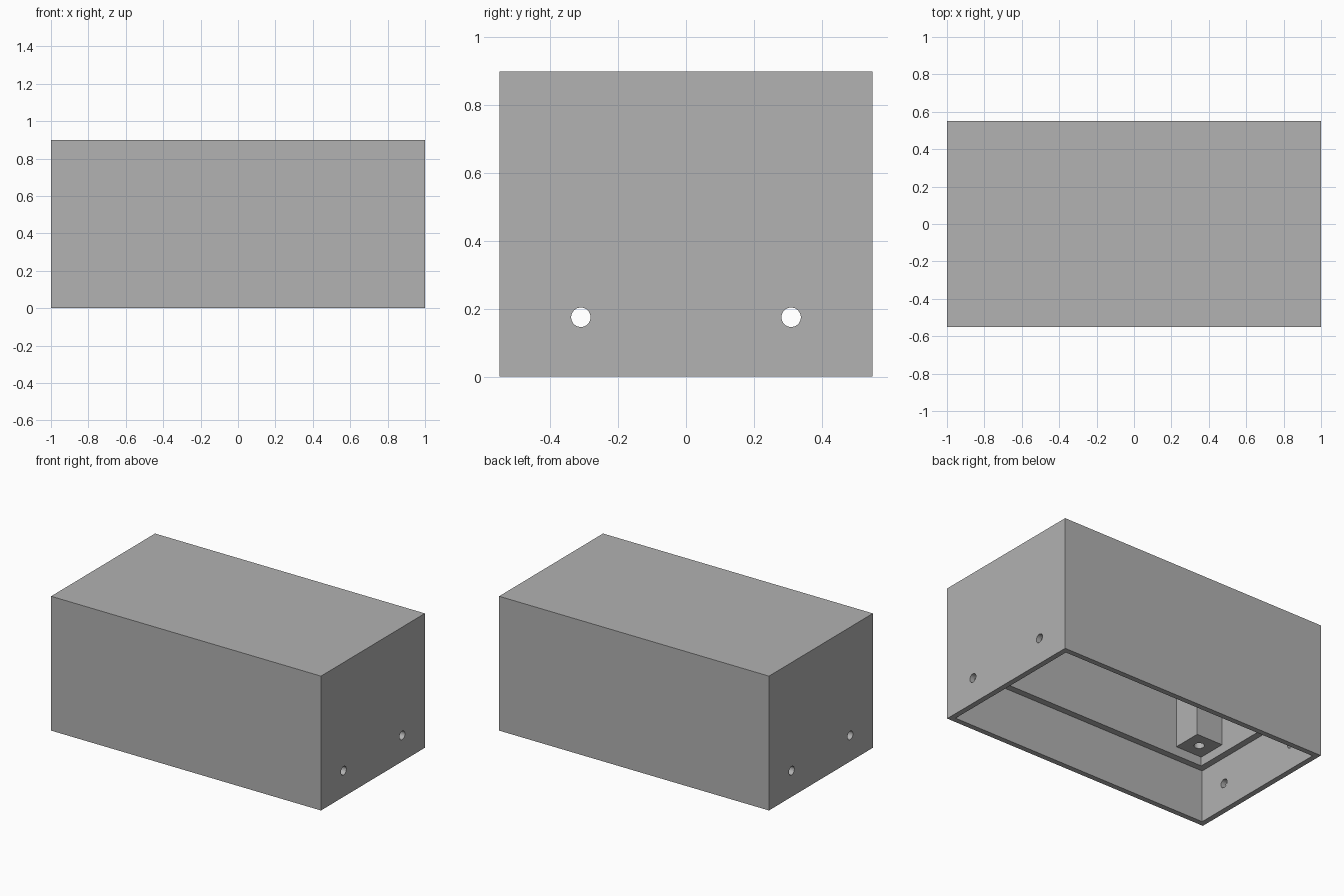
import bpy
import math

if "Cube" in bpy.data.objects:
    bpy.data.objects.remove(bpy.data.objects["Cube"], do_unlink=True)

# Overall shell dimensions
LENGTH, WIDTH, HEIGHT = 2.0, 1.1, 0.9
THIN, THICK, ROOF = 0.036, 0.08, 0.08
LEDGE_Z, POST_Z, POST = 0.35, 0.41, 0.195

grey = bpy.data.materials.new("plain grey")
grey.use_nodes = True
colour = (0.445, 0.445, 0.445, 1)
grey.diffuse_color = colour
grey.node_tree.nodes["Principled BSDF"].inputs["Base Color"].default_value = colour


def box(name, sx, sy, z0, z1, x=0, y=0):
    bpy.ops.mesh.primitive_cube_add(size=1, location=(x, y, (z0 + z1) / 2))
    ob = bpy.context.object
    ob.name = name
    ob.scale = (sx, sy, z1 - z0)
    bpy.ops.object.transform_apply(location=True, rotation=False, scale=True)
    ob.data.materials.append(grey)
    return ob


def rod(name, radius, depth, location, turn=0):
    bpy.ops.mesh.primitive_cylinder_add(vertices=32, radius=radius, depth=depth,
                                        location=location, rotation=(0, turn, 0))
    ob = bpy.context.object
    ob.name = name
    ob.data.materials.append(grey)
    return ob


def cut(target, cutter):
    mod = target.modifiers.new("cut", "BOOLEAN")
    mod.operation = "DIFFERENCE"
    mod.solver = "EXACT"
    mod.object = cutter
    bpy.context.view_layer.objects.active = target
    bpy.ops.object.modifier_apply(modifier=mod.name)
    bpy.data.objects.remove(cutter, do_unlink=True)


def smooth_holes(ob):
    bpy.ops.object.select_all(action="DESELECT")
    ob.select_set(True)
    bpy.context.view_layer.objects.active = ob
    bpy.ops.object.shade_smooth_by_angle(angle=math.radians(30))


# Shell, open underneath, with a stepped ledge inside
shell = box("shell", LENGTH, WIDTH, 0, HEIGHT)
cut(shell, box("lower_cavity", LENGTH - 2 * THIN, WIDTH - 2 * THIN, -0.1, LEDGE_Z))
cut(shell, box("upper_cavity", LENGTH - 2 * THICK, WIDTH - 2 * THICK,
               LEDGE_Z - 0.1, HEIGHT - ROOF))

# Screw holes through both end walls
for side in (-1, 1):
    cut(shell, rod("side_hole", 0.0287, LENGTH + 0.2, (0, side * 0.31, 0.175), math.pi / 2))
smooth_holes(shell)

# Corner posts with blind screw holes
SINK = 0.01
for sx, x_name in ((-1, "right"), (1, "left")):
    for sy, y_name in ((-1, "front"), (1, "back")):
        cx = sx * (LENGTH / 2 - THICK - POST / 2)
        cy = sy * (WIDTH / 2 - THICK - POST / 2)
        post = box(f"{y_name}_{x_name}_post", POST + SINK, POST + SINK, POST_Z,
                   HEIGHT - ROOF + SINK, cx + sx * SINK / 2, cy + sy * SINK / 2)
        cut(post, rod("post_hole", 0.032, 0.6, (cx, cy, POST_Z)))
        smooth_holes(post)
